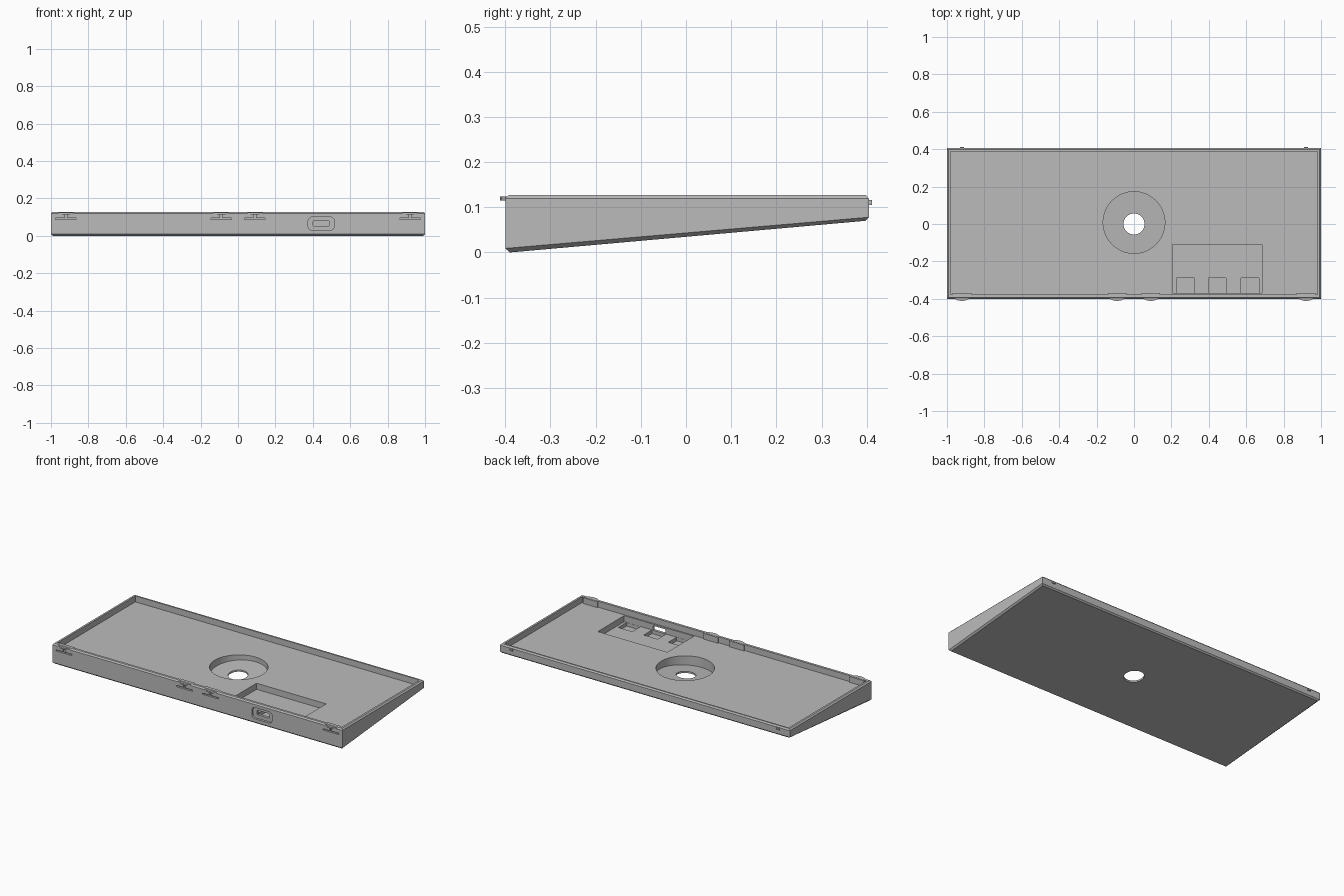
import bpy, bmesh, math
from mathutils import Matrix, Vector

old = bpy.data.objects.get("Cube")
if old:
    bpy.data.objects.remove(old, do_unlink=True)

grey = bpy.data.materials.new("plain grey")
grey.use_nodes = True
colour = (0.5, 0.5, 0.5, 1)
grey.diffuse_color = colour
grey.node_tree.nodes["Principled BSDF"].inputs["Base Color"].default_value = colour


def finish(name, bm):
    bmesh.ops.recalc_face_normals(bm, faces=bm.faces)
    me = bpy.data.meshes.new(name)
    bm.to_mesh(me)
    bm.free()
    me.materials.append(grey)
    ob = bpy.data.objects.new(name, me)
    bpy.context.collection.objects.link(ob)
    return ob


def box(name, xs, ys, zs, round_by=0):
    bm = bmesh.new()
    bmesh.ops.create_cube(bm, size=1)
    for v in bm.verts:
        v.co = [r[0] if c < 0 else r[1] for c, r in zip(v.co, (xs, ys, zs))]
    if round_by:  # round the edges running front to back
        edges = [e for e in bm.edges if abs(e.verts[0].co.y - e.verts[1].co.y) > 1e-5]
        bmesh.ops.bevel(bm, geom=edges, offset=round_by, segments=5, profile=0.5, affect='EDGES')
    return finish(name, bm)


def slope(y):
    return 0.035 + 0.089 * y


def cylinder(name, radius, y, top, floor):
    bm = bmesh.new()
    bmesh.ops.create_cone(bm, cap_ends=True, segments=64, radius1=radius, radius2=radius, depth=1)
    for v in bm.verts:
        v.co.y += y
        v.co.z = top if v.co.z > 0 else slope(v.co.y) + floor
    return finish(name, bm)


def cut(ob, cutter):
    mod = ob.modifiers.new("cut", 'BOOLEAN')
    mod.operation, mod.solver, mod.object = 'DIFFERENCE', 'EXACT', cutter
    bpy.context.view_layer.objects.active = ob
    bpy.ops.object.modifier_apply(modifier=mod.name)
    bpy.data.objects.remove(cutter, do_unlink=True)


# Wedge tray lofted from rectangular rings: half width, front y, back y, front z, back z
FLOOR = 0.09
FRONT, BACK, TOP = -0.40, 0.405, 0.127
rings = [
    (0.99, -0.39, 0.397, 0, 0.07),
    (1.0, FRONT, BACK, 0.009, 0.078),
    (1.0, FRONT, BACK, 0.119, 0.119),
    (0.992, -0.393, 0.398, TOP, TOP),
    (0.98, -0.378, 0.388, TOP, TOP),
    (0.98, -0.378, 0.388, FLOOR, FLOOR),
]
bm = bmesh.new()
loops = [[bm.verts.new(c) for c in ((-w, a, p), (w, a, p), (w, b, q), (-w, b, q))]
         for w, a, b, p, q in rings]
for low, high in zip(loops, loops[1:]):
    for i in range(4):
        j = (i + 1) % 4
        bm.faces.new((low[i], low[j], high[j], high[i]))
bm.faces.new(loops[0])
bm.faces.new(loops[-1])
tray = finish("wedge_tray", bm)

# Round recess with a through hole
cut(tray, cylinder("recess_cutter", 0.165, 0.008, 0.2, 0.01))
cut(tray, cylinder("hole_cutter", 0.056, 0, 0.2, -0.1))

# Electronics pocket with three pits in its floor
cut(tray, box("pocket_cutter", (0.205, 0.685), (-0.37, -0.11), (0.052, 0.1)))
for x in (0.275, 0.445, 0.62):
    cut(tray, box("pit_cutter", (x - 0.048, x + 0.048), (-0.369, -0.288), (0.03, 0.07)))

# Rounded port in the front wall
cut(tray, box("port_cutter", (0.375, 0.515), (-0.45, -0.386), (0.03, 0.1), 0.022))
cut(tray, box("socket_cutter", (0.402, 0.488), (-0.45, -0.36), (0.052, 0.08), 0.004))

# Snap clips: slots in the wall, a curved catch outside and a rib inside
for n, x in enumerate((-0.92, -0.09, 0.09, 0.92), 1):
    cut(tray, box("slot_cutter", (x - 0.055, x + 0.055), (-0.45, -0.388), (0.086, 0.094)))
    cut(tray, box("stem_cutter", (x - 0.006, x + 0.006), (-0.45, -0.39), (0.09, 0.118)))
    bm = bmesh.new()
    outline = [(-0.04, -0.39), (-0.04, -0.4), (-0.02, -0.409), (0, -0.412),
               (0.02, -0.409), (0.04, -0.4), (0.04, -0.39)]
    face = bm.faces.new([bm.verts.new((x + a, b, 0.115)) for a, b in outline])
    up = bmesh.ops.extrude_face_region(bm, geom=[face])["geom"]
    bmesh.ops.translate(bm, vec=Vector((0, 0, 0.009)),
                        verts=[g for g in up if isinstance(g, bmesh.types.BMVert)])
    finish(f"clip_catch_{n}", bm)
    box(f"clip_rib_{n}", (x - 0.05, x + 0.05), (-0.385, -0.37), (FLOOR - 0.005, TOP - 0.001))

# Small locating nubs on the back wall
for side, x in (("right", -0.92), ("left", 0.92)):
    box(f"back_nub_{side}", (x - 0.01, x + 0.01), (0.4, 0.412), (0.105, 0.116))
